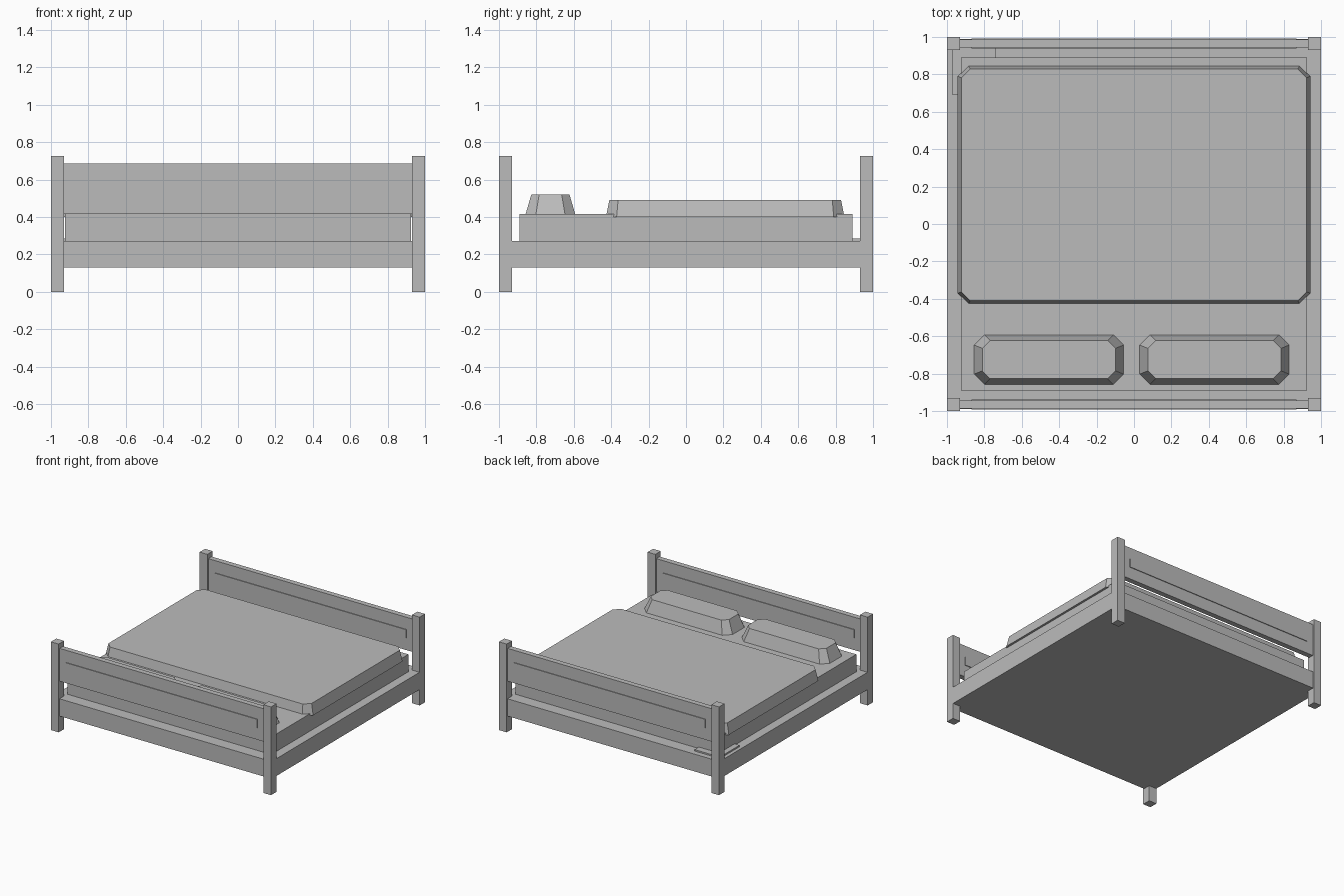
import bpy
import bmesh

cube = bpy.data.objects.get("Cube")
if cube:
    bpy.data.objects.remove(cube, do_unlink=True)

grey = bpy.data.materials.new("plain_grey")
grey.use_nodes = True
colour = (0.5, 0.5, 0.5, 1)
grey.diffuse_color = colour
grey.node_tree.nodes["Principled BSDF"].inputs["Base Color"].default_value = colour


def finish(name, bm):
    bmesh.ops.recalc_face_normals(bm, faces=bm.faces)
    mesh = bpy.data.meshes.new(name)
    bm.to_mesh(mesh)
    bm.free()
    mesh.materials.append(grey)
    obj = bpy.data.objects.new(name, mesh)
    bpy.context.collection.objects.link(obj)


def box(name, x, y, z):
    """Box from (low, high) ranges."""
    bm = bmesh.new()
    bmesh.ops.create_cube(bm, size=1)
    for v in bm.verts:
        for i, (low, high) in enumerate((x, y, z)):
            v.co[i] = low if v.co[i] < 0 else high
    finish(name, bm)


def octagon(x, y, cut):
    """Rectangle outline with its corners cut off."""
    (a, b), (c, d) = x, y
    return [(a + cut, c), (b - cut, c), (b, c + cut), (b, d - cut),
            (b - cut, d), (a + cut, d), (a, d - cut), (a, c + cut)]


def cushion(name, x, y, z, inset_x, inset_y, cut, top_cut):
    """Cut-corner slab that tapers towards its top."""
    bm = bmesh.new()
    top_x = (x[0] + inset_x, x[1] - inset_x)
    top_y = (y[0] + inset_y, y[1] - inset_y)
    low = [bm.verts.new((*p, z[0])) for p in octagon(x, y, cut)]
    high = [bm.verts.new((*p, z[1])) for p in octagon(top_x, top_y, top_cut)]
    bm.faces.new(low[::-1])
    bm.faces.new(high)
    for i in range(len(low)):
        j = (i + 1) % len(low)
        bm.faces.new((low[i], low[j], high[j], high[i]))
    finish(name, bm)


def span(side, near, far):
    return tuple(sorted((side * near, side * far)))


# Corner posts and the two end boards with raised strips on both faces
for end, sy in (("front", -1), ("back", 1)):
    for hand, sx in (("right", -1), ("left", 1)):
        box(f"{end}_{hand}_post", span(sx, 0.93, 1), span(sy, 0.93, 1), (0, 0.725))
    box(f"{end}_board", (-0.935, 0.935), span(sy, 0.943, 0.987), (0.415, 0.685))
    box(f"{end}_board_strip", (-0.87, 0.87), span(sy, 0.937, 0.993), (0.515, 0.585))

# Solid base frame and the thin plate lying on its corner
box("base_frame", (-0.999, 0.999), (-0.99, 0.99), (0.13, 0.272))
box("corner_plate", (-0.97, -0.74), (0.69, 0.945), (0.27, 0.284))

# Bedding
box("mattress", (-0.925, 0.925), (-0.89, 0.89), (0.272, 0.415))
cushion("blanket", (-0.943, 0.943), (-0.428, 0.847), (0.4, 0.49), 0.02, 0.018, 0.057, 0.047)
for hand, centre in (("right", -0.455), ("left", 0.43)):
    cushion(f"{hand}_pillow", (centre - 0.4, centre + 0.4), (-0.858, -0.592),
            (0.414, 0.52), 0.044, 0.031, 0.055, 0.042)
